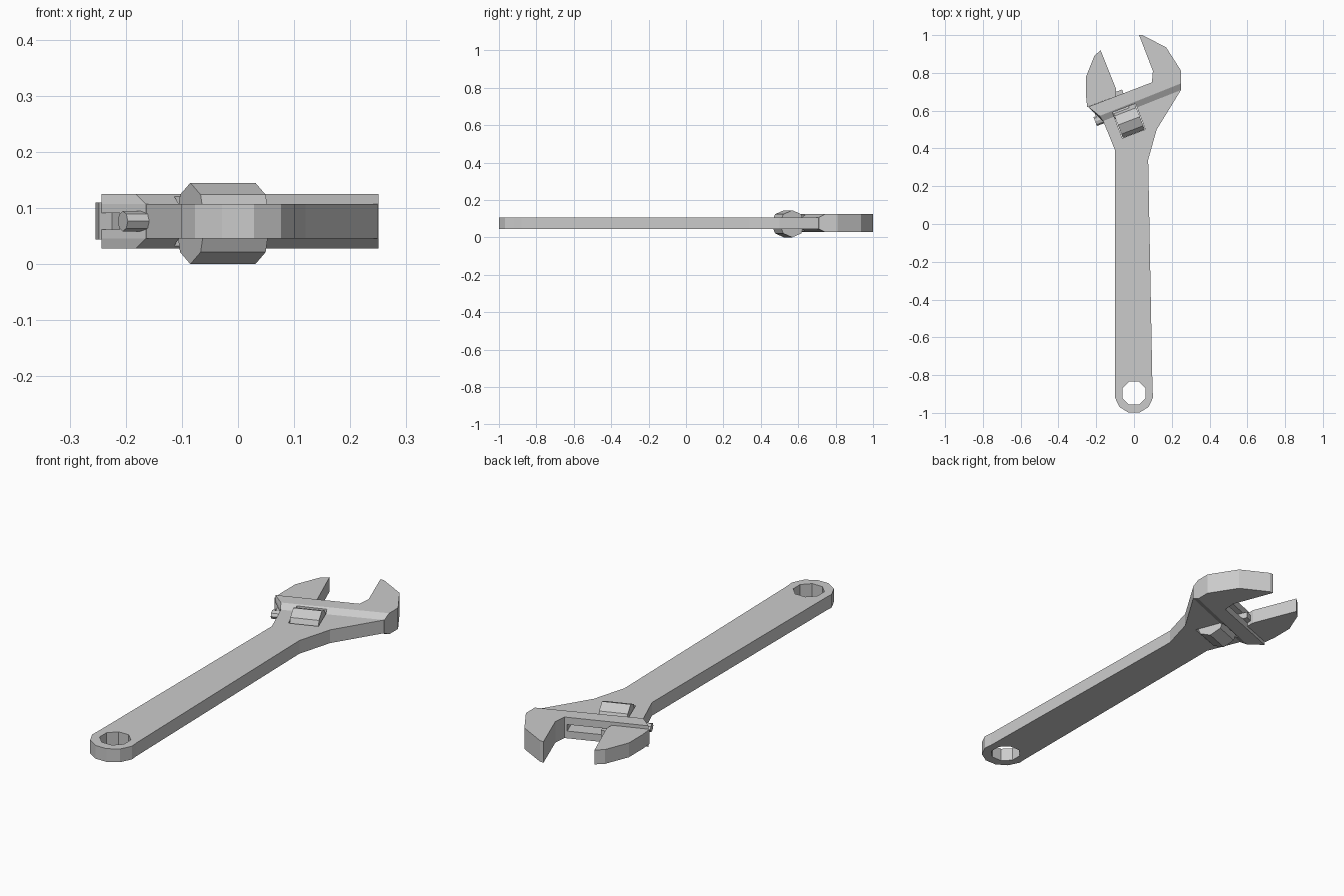
import bpy, bmesh, math
from mathutils import Vector

if "Cube" in bpy.data.objects:
    bpy.data.objects.remove(bpy.data.objects["Cube"], do_unlink=True)

steel = bpy.data.materials.new("brushed_steel_grey")
steel.use_nodes = True
GREY = (0.6, 0.6, 0.6, 1)
steel.diffuse_color = GREY
steel.node_tree.nodes["Principled BSDF"].inputs["Base Color"].default_value = GREY

# Slanted frame of the sliding jaw: u runs along the rail, v across it
PIVOT = Vector((-0.027, 0.546))
TILT = math.radians(20.9)
U = Vector((math.cos(TILT), math.sin(TILT)))
V = Vector((-U.y, U.x))
MID = 0.0765


def slanted(u, v):
    return tuple(PIVOT + U * u + V * v)


def loft_rings(name, rings):
    """Skin a stack of equal rings of 3D points and cap both ends."""
    bm = bmesh.new()
    loops = [[bm.verts.new(p) for p in ring] for ring in rings]
    n = len(loops[0])
    for a, b in zip(loops, loops[1:]):
        for i in range(n):
            j = (i + 1) % n
            bm.faces.new((a[i], a[j], b[j], b[i]))
    bm.faces.new(loops[0][::-1])
    bm.faces.new(loops[-1])
    bmesh.ops.recalc_face_normals(bm, faces=bm.faces)
    mesh = bpy.data.meshes.new(name)
    bm.to_mesh(mesh)
    bm.free()
    mesh.materials.append(steel)
    ob = bpy.data.objects.new(name, mesh)
    bpy.context.collection.objects.link(ob)
    return ob


def slab(name, outline, z0, z1):
    return loft_rings(name, [[(x, y, z) for x, y in outline] for z in (z0, z1)])


def slanted_box(name, u0, u1, v0, v1, half):
    corners = [slanted(u, v) for u, v in ((u0, v0), (u1, v0), (u1, v1), (u0, v1))]
    return slab(name, corners, MID - half, MID + half)


def slanted_rod(name, u0, u1, v, rv, rz, zc=MID, sides=8):
    rings = []
    for u in (u0, u1):
        ring = []
        for i in range(sides):
            a = math.tau * i / sides
            ring.append((*slanted(u, v + rv * math.cos(a)), zc + rz * math.sin(a)))
        rings.append(ring)
    return loft_rings(name, rings)


def combine(target, tool, operation):
    mod = target.modifiers.new(operation, 'BOOLEAN')
    mod.operation = operation
    mod.solver = 'EXACT'
    mod.object = tool
    bpy.context.view_layer.objects.active = target
    bpy.ops.object.modifier_apply(modifier=mod.name)
    bpy.data.objects.remove(tool, do_unlink=True)


def arc(cx, cy, r, start, step, count):
    angles = [math.radians(start + step * i) for i in range(count)]
    return [(cx + r * math.cos(a), cy + r * math.sin(a)) for a in angles]


# Handle: long thin plate with a rounded, pierced end
handle = arc(0, -0.9, 0.103, 190, 32, 6) + [
    (0.098, -0.88), (0.075, 0.34), (0.12, 0.50), (0.249, 0.71),
    (0.23, 0.725), (-0.15, 0.575), (-0.163, 0.545), (-0.1, 0.39), (-0.1, -0.88)]
body = slab("wrench_body", handle, 0.046, 0.107)

# Head: thicker fixed jaw, sloping down to the handle along its lower edge
jaw_edge = [(0.25, 0.81), (0.17, 0.935), (0.045, 1.0), (0.027, 1.0),
            (0.1, 0.81), (0.095, 0.75), (-0.243, 0.62)]
thick = [(-0.182, 0.572), (0.25, 0.745)] + jaw_edge
wide = [(-0.164, 0.545), (0.25, 0.71)] + jaw_edge
head = loft_rings("head", [[(x, y, z) for x, y in pts] for z, pts in
                           ((0.028, thick), (0.046, wide), (0.107, wide), (0.125, thick))])
combine(body, head, 'UNION')

# Hanging hole, worm window and the channel for the sliding rack
combine(body, slab("hole", arc(0, -0.895, 0.067, 22.5, 45, 8), -0.1, 0.3), 'DIFFERENCE')
combine(body, slanted_box("window", -0.065, 0.065, -0.073, 0.073, 0.2), 'DIFFERENCE')
combine(body, slanted_box("slot", -0.3, 0.175, 0.055, 0.2, 0.015), 'DIFFERENCE')

# Sliding jaw with its tongue and rack
slab("sliding_jaw", [(-0.177, 0.92), (-0.21, 0.89), (-0.254, 0.78), (-0.254, 0.68),
                     (-0.248, 0.619), (-0.095, 0.677), (-0.095, 0.715)], 0.044, 0.11)
slanted_box("jaw_tongue", -0.155, 0.025, 0.06, 0.168, 0.0145)
slanted_rod("jaw_rack", -0.168, 0.025, 0.06, 0.025, 0.018)

# Adjusting worm
slanted_rod("adjusting_worm", -0.062, 0.062, 0, 0.0725, 0.0725, zc=0.0725)
